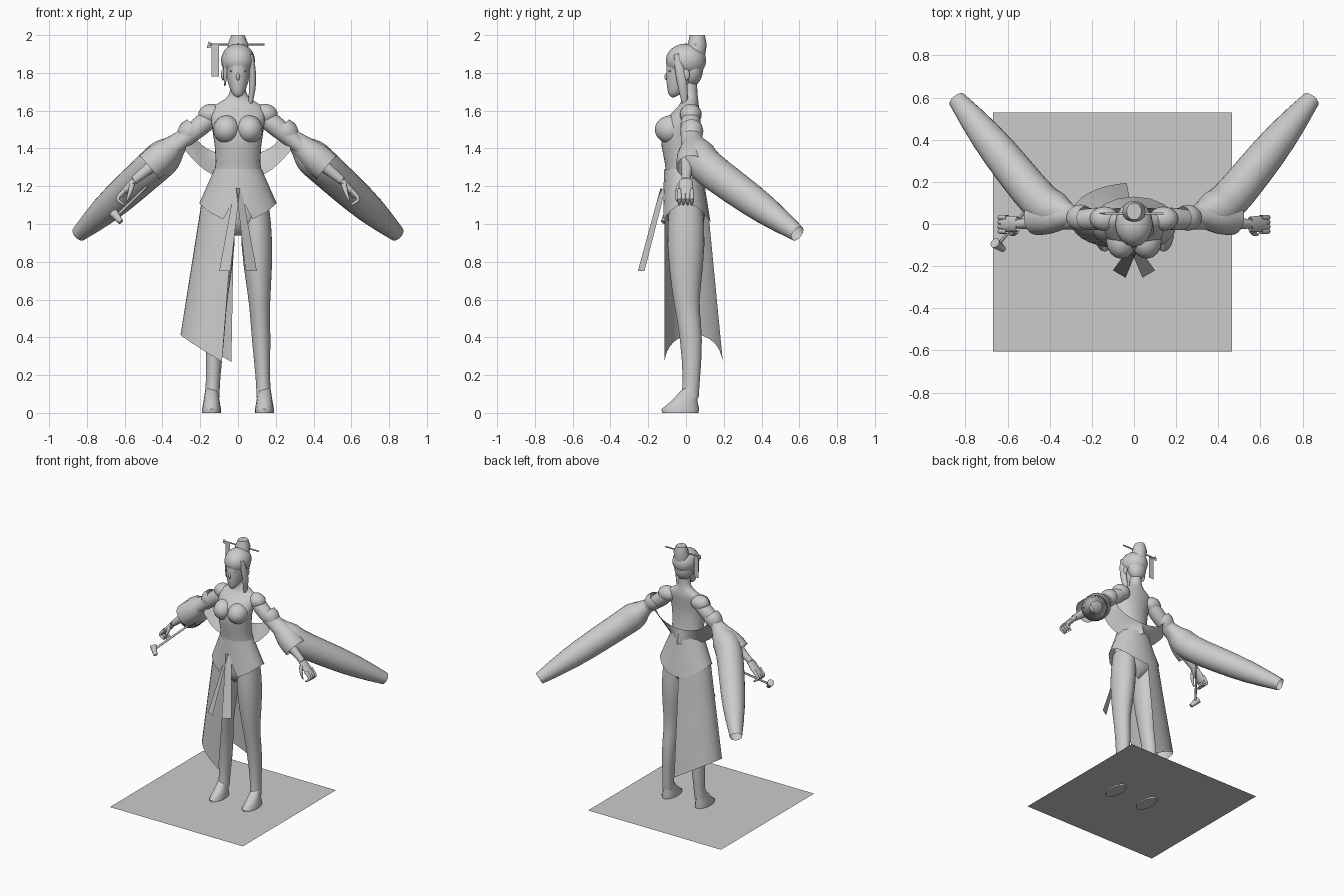
import bpy, bmesh, math
from mathutils import Vector

cube = bpy.data.objects.get("Cube")
if cube:
    bpy.data.objects.remove(cube, do_unlink=True)

colour = (0.6, 0.6, 0.6, 1)
grey = bpy.data.materials.new("plain_grey")
grey.use_nodes = True
grey.diffuse_color = colour
grey.node_tree.nodes["Principled BSDF"].inputs["Base Color"].default_value = colour


def finish(name, bm, subdiv=0):
    bmesh.ops.recalc_face_normals(bm, faces=bm.faces)
    mesh = bpy.data.meshes.new(name)
    bm.to_mesh(mesh)
    bm.free()
    mesh.materials.append(grey)
    obj = bpy.data.objects.new(name, mesh)
    bpy.context.collection.objects.link(obj)
    bpy.ops.object.select_all(action='DESELECT')
    obj.select_set(True)
    bpy.context.view_layer.objects.active = obj
    bpy.ops.object.shade_smooth_by_angle(angle=math.radians(60))
    if subdiv:
        modifier = obj.modifiers.new("smooth_form", 'SUBSURF')
        modifier.levels = modifier.render_levels = subdiv
        modifier.boundary_smooth = 'PRESERVE_CORNERS'


def sheet(name, rows, side=1, subdiv=0, closed=False, caps=False):
    """Surface through rows of points, mirrored when side is negative."""
    bm = bmesh.new()
    grid = [[bm.verts.new((x * side, y, z)) for x, y, z in row] for row in rows]
    count = len(rows[0])
    for lower, upper in zip(grid, grid[1:]):
        for i in range(count if closed else count - 1):
            j = (i + 1) % count
            bm.faces.new((lower[i], lower[j], upper[j], upper[i]))
    if caps:
        bm.faces.new(grid[0])
        bm.faces.new(grid[-1])
    finish(name, bm, subdiv)


def ellipse(centre, u, v, count=12):
    angles = [math.tau * i / count for i in range(count)]
    return [centre + u * math.cos(a) + v * math.sin(a) for a in angles]


def column(name, table, side=1, x_at=lambda z: 0, subdiv=1):
    """Upright form from (height, y, half width, half depth)."""
    rows = [ellipse(Vector((x_at(z), y, z)), Vector((width, 0, 0)), Vector((0, depth, 0)), 16)
            for z, y, width, depth in table]
    sheet(name, rows, side, subdiv, closed=True, caps=not subdiv)


def tube(name, path, radii, side=1, squash=1, subdiv=1):
    """Tube with its radii spread evenly along a path."""
    points = [Vector(p) for p in path]
    centres = []
    for i in range(len(radii)):
        t = i * (len(points) - 1) / (len(radii) - 1)
        k = min(int(t), len(points) - 2)
        centres.append(points[k].lerp(points[k + 1], t - k))
    rows = []
    for i, radius in enumerate(radii):
        along = (centres[min(i + 1, len(radii) - 1)] - centres[max(i - 1, 0)]).normalized()
        u = along.cross(Vector((0, 1, 0))).normalized()
        rows.append(ellipse(centres[i], u * radius, u.cross(along) * radius * squash))
    sheet(name, rows, side, subdiv, closed=True, caps=not subdiv)


def ball(name, centre, size, side=1):
    bm = bmesh.new()
    bmesh.ops.create_uvsphere(bm, u_segments=16, v_segments=12, radius=1)
    for vert in bm.verts:
        vert.co = [c + p * r for c, p, r in zip(centre, vert.co, size)]
        vert.co.x *= side
    finish(name, bm)


def midway(first, second):
    return [Vector(a).lerp(Vector(b), 0.5) for a, b in zip(first, second)]


# Ground sheet
left, right, front, back = -0.67, 0.465, -0.605, 0.53
sheet("ground_sheet", [[(x, y, 0.01) for x in (left, right)] for y in (front, back)])

# Torso and neck
column("torso", [(0.94, 0, 0.02, 0.04), (0.98, 0, 0.12, 0.09), (1.05, 0, 0.18, 0.11), (1.2, 0, 0.145, 0.1),
                 (1.32, -0.02, 0.11, 0.09), (1.5, -0.05, 0.14, 0.105), (1.58, -0.01, 0.15, 0.08),
                 (1.63, 0.02, 0.14, 0.05), (1.66, 0.02, 0.06, 0.045), (1.7, 0.02, 0.04, 0.04),
                 (1.78, 0.01, 0.04, 0.05)])

# Head, hair and bun
column("head", [(1.67, -0.07, 0.004, 0.004), (1.68, -0.065, 0.025, 0.025), (1.7, -0.05, 0.04, 0.05),
                (1.8, -0.01, 0.072, 0.1), (1.9, 0, 0.07, 0.1), (1.94, 0, 0.04, 0.05)])
ball("nose", (0, -0.1, 1.78), (0.01, 0.014, 0.02))
ball("lips", (0, -0.088, 1.74), (0.02, 0.01, 0.01))
ball("hair_cap", (0, 0, 1.865), (0.09, 0.107, 0.09))
ball("back_hair", (0, 0.03, 1.82), (0.07, 0.06, 0.09))
column("hair_bun", [(1.88, 0.04, 0.05, 0.06), (1.95, 0.06, 0.055, 0.05), (2, 0.06, 0.035, 0.04)], subdiv=0)
tube("side_lock", [(0.07, -0.05, 1.9), (0.08, -0.02, 1.75), (0.06, 0, 1.59)], [0.01, 0.02, 0.02, 0.016, 0.004],
     squash=1.4)
tube("short_lock", [(0.06, -0.05, 1.9), (0.07, -0.04, 1.73)], [0.01, 0.014, 0.004], side=-1, squash=1.4)

# Hair pin with hanging ornament
tube("hair_pin", [(-0.15, 0.05, 1.95), (0.14, 0.05, 1.95)], [0.005, 0.005], subdiv=0)
sheet("pin_tassel", [[(x, 0.045, z) for x in (-0.14, -0.1)] for z in (1.95, 1.78)])
tube("pin_fan", [(-0.16, 0.05, 1.95), (-0.12, 0.05, 1.94)], [0.018, 0.005], squash=0.2, subdiv=0)

for name, side in (("left", 1), ("right", -1)):
    ball(name + "_bust", (0.06, -0.08, 1.5), (0.072, 0.085, 0.075), side)
    ball(name + "_ear", (0.08, 0, 1.79), (0.01, 0.02, 0.03), side)
    ball(name + "_eye", (0.03, -0.083, 1.81), (0.015, 0.01, 0.006), side)

    # Leg leaning slightly outward, and foot
    leg = [(1.1, 0, 0.075), (0.9, 0, 0.09), (0.65, 0, 0.064), (0.55, 0.005, 0.054), (0.4, 0.03, 0.052),
           (0.16, 0.03, 0.036), (0.08, 0.02, 0.04)]
    column(name + "_leg", [(z, y, r, r * 1.2) for z, y, r in leg], side, lambda z: 0.14 - 0.045 * z)
    column(name + "_foot", [(0.13, 0.025, 0.032, 0.04), (0.06, -0.01, 0.043, 0.07), (0.02, -0.03, 0.05, 0.1),
                            (0, -0.03, 0.05, 0.095)], side, lambda z: 0.14, subdiv=0)

    # Shoulder, straight arm and curled hand
    wrist, knuckles = (0.55, 0, 1.23), (0.62, 0, 1.15)
    ball(name + "_shoulder", (0.14, 0.025, 1.58), (0.07, 0.058, 0.056), side)
    tube(name + "_arm", [(0.1, 0.03, 1.6), wrist], [0.04, 0.06, 0.05, 0.042, 0.04, 0.032, 0.023], side)
    tube(name + "_palm", [wrist, knuckles], [0.018, 0.021, 0.018], side, squash=2)
    for finger in range(4):
        y = 0.022 * finger - 0.035
        tube(f"{name}_finger_{finger + 1}", [(0.6, y, 1.18), (0.645, y, 1.13), (0.6, y, 1.1)],
             [0.013, 0.013, 0.012, 0.011, 0.004], side)
    tube(name + "_thumb", [(0.56, -0.03, 1.21), (0.57, -0.05, 1.17), (0.59, -0.05, 1.12)],
         [0.015, 0.013, 0.004], side)

    # Arm band, wide cuff and long trailing sleeve
    tube(name + "_arm_band", [(0.23, 0.03, 1.52), (0.28, 0.03, 1.46)], [0.055, 0.07, 0.055], side)
    tube(name + "_cuff", [(0.27, 0.04, 1.47), (0.47, 0.03, 1.3)], [0.045, 0.06, 0.09, 0.085], side)
    tube(name + "_sleeve", [(0.28, 0.04, 1.46), (0.43, 0.08, 1.32), (0.84, 0.59, 0.95)],
         [0.04, 0.06, 0.105, 0.1, 0.095, 0.085, 0.045], side)

    # Shawl drape from the arm to the small of the back
    sheet(name + "_shawl", [[(0.26, 0.05, 1.51), (0.18, 0.07, 1.38), (0, 0.08, 1.36)],
                            [(0.28, -0.02, 1.39), (0.15, -0.04, 1.24), (0, 0.11, 1.26)]], side, subdiv=2)

    # Hanging sash tail
    sheet(name + "_sash_tail", [[(-0.01, -0.135, 1.19), (0.02, -0.11, 1.18)],
                                [(0.04, -0.255, 0.75), (0.1, -0.22, 0.75)]], side)

# Flared tunic hem, dipping front and back with a notch at the sash
turns = [math.tau * i / 16 for i in range(16)]
hem = [(0.205 * math.sin(a), -0.13 * math.cos(a), 1.06 - 0.05 * math.cos(2 * a)) for a in turns]
hem[0] = (0, -0.12, 1.17)
waist = [(0.125 * math.sin(a), -0.1 * math.cos(a) - 0.015, 1.29) for a in turns]
sheet("tunic_hem", [waist, midway(waist, hem), hem], closed=True)

# Half skirt wrapped around the right leg, longest at its two edges
sweep = [math.pi * i / 8 for i in range(9)]
top = [(0.02 + 0.18 * math.sin(a), -0.115 * math.cos(a), 1.1) for a in sweep]
bottom = [(0.06 + 0.25 * math.sin(a) + 0.025 * math.cos(a), 0.04 - 0.155 * math.cos(a),
           0.27 + 0.15 * math.sin(a)) for a in sweep]
sheet("half_skirt", [top, midway(top, bottom), bottom], side=-1, subdiv=1)

# Smoking pipe in the right hand
tube("pipe_stem", [(0.43, 0.17, 1.25), (0.645, -0.1, 1.04)], [0.006, 0.008], side=-1, subdiv=0)
tube("pipe_bowl", [(0.62, -0.12, 1.01), (0.66, -0.09, 1.06)], [0.014, 0.025], side=-1, subdiv=0)
